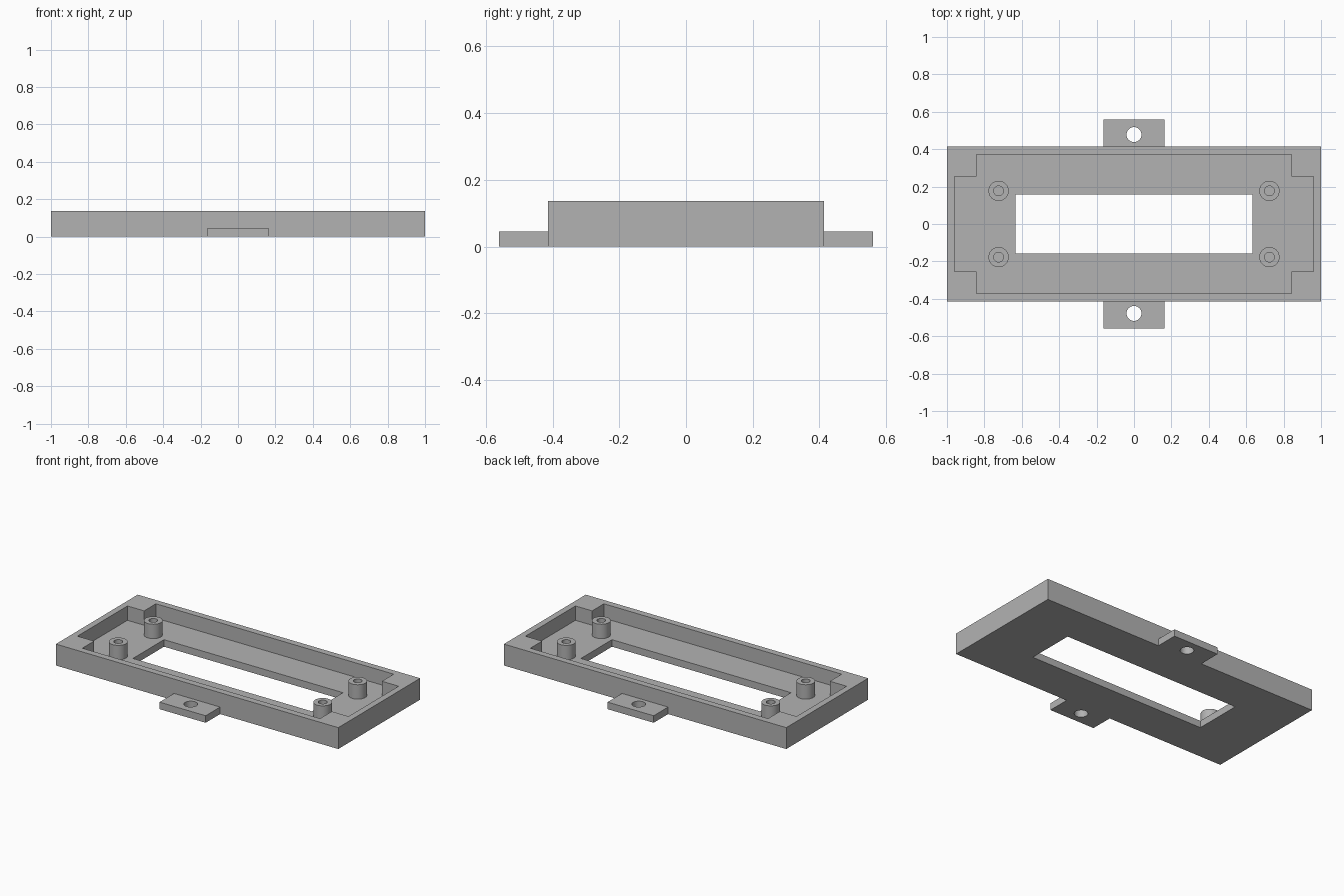
import bpy
import bmesh
from math import radians

old = bpy.data.objects.get("Cube")
if old:
    bpy.data.objects.remove(old, do_unlink=True)

LENGTH, WIDTH, HEIGHT, FLOOR = 2.0, 0.828, 0.137, 0.045

grey = bpy.data.materials.new("plain grey")
grey.use_nodes = True
colour = (0.45, 0.45, 0.45, 1)
grey.diffuse_color = colour
grey.node_tree.nodes["Principled BSDF"].inputs["Base Color"].default_value = colour


def finish(name, bm):
    mesh = bpy.data.meshes.new(name)
    bm.to_mesh(mesh)
    bm.free()
    mesh.materials.append(grey)
    obj = bpy.data.objects.new(name, mesh)
    bpy.context.collection.objects.link(obj)
    return obj


def prism(name, outline, z0, z1):
    """Extrude a flat outline from z0 up to z1."""
    bm = bmesh.new()
    face = bm.faces.new([bm.verts.new((x, y, z0)) for x, y in outline])
    top = bmesh.ops.extrude_face_region(bm, geom=[face])["geom"]
    verts = [v for v in top if isinstance(v, bmesh.types.BMVert)]
    bmesh.ops.translate(bm, verts=verts, vec=(0, 0, z1 - z0))
    bmesh.ops.recalc_face_normals(bm, faces=bm.faces)
    return finish(name, bm)


def box(name, hx, hy, z0, z1):
    return prism(name, [(-hx, -hy), (hx, -hy), (hx, hy), (-hx, hy)], z0, z1)


def cylinder(name, radius, x, y, z0, z1):
    bm = bmesh.new()
    bmesh.ops.create_cone(bm, cap_ends=True, segments=48, radius1=radius,
                          radius2=radius, depth=z1 - z0)
    bmesh.ops.translate(bm, verts=bm.verts, vec=(x, y, (z0 + z1) / 2))
    return finish(name, bm)


def combine(target, tool, operation):
    """Apply a boolean and discard the tool."""
    mod = target.modifiers.new(operation.lower(), "BOOLEAN")
    mod.operation, mod.object, mod.solver = operation, tool, "EXACT"
    bpy.ops.object.select_all(action="DESELECT")
    bpy.context.view_layer.objects.active = target
    target.select_set(True)
    bpy.ops.object.modifier_apply(modifier=mod.name)
    bpy.data.objects.remove(tool, do_unlink=True)


def smooth(obj):
    bpy.ops.object.select_all(action="DESELECT")
    bpy.context.view_layer.objects.active = obj
    obj.select_set(True)
    bpy.ops.object.shade_smooth_by_angle(angle=radians(30))


# Tray body with the mounting tabs running under it
tray = box("tray_frame", LENGTH / 2, WIDTH / 2, 0, HEIGHT)
combine(tray, box("tabs", 0.163, 0.56, 0, FLOOR), "UNION")

# Stepped recess: wide middle, narrower pockets at both ends
mx, my, ex, ey = 0.842, 0.372, 0.96, 0.253
quarter = [(ex, ey), (mx, ey), (mx, my)]
half = quarter + [(-x, y) for x, y in reversed(quarter)]
recess = half + [(-x, -y) for x, y in half]
combine(tray, prism("recess", recess, FLOOR, HEIGHT + 0.1), "DIFFERENCE")

# Window through the floor
combine(tray, box("window", 0.634, 0.157, -0.1, HEIGHT), "DIFFERENCE")

# Screw holes in the tabs
for side in (-1, 1):
    combine(tray, cylinder("tab_hole", 0.04, 0, side * 0.478, -0.1, 0.1), "DIFFERENCE")
smooth(tray)

# Hollow posts standing on the floor
for sx, end in ((-1, "right"), (1, "left")):
    for sy, row in ((-1, "front"), (1, "back")):
        x, y = sx * 0.724, sy * 0.177
        post = cylinder(f"{row}_{end}_post", 0.054, x, y, FLOOR, HEIGHT)
        combine(post, cylinder("bore", 0.026, x, y, 0, HEIGHT + 0.1), "DIFFERENCE")
        smooth(post)
